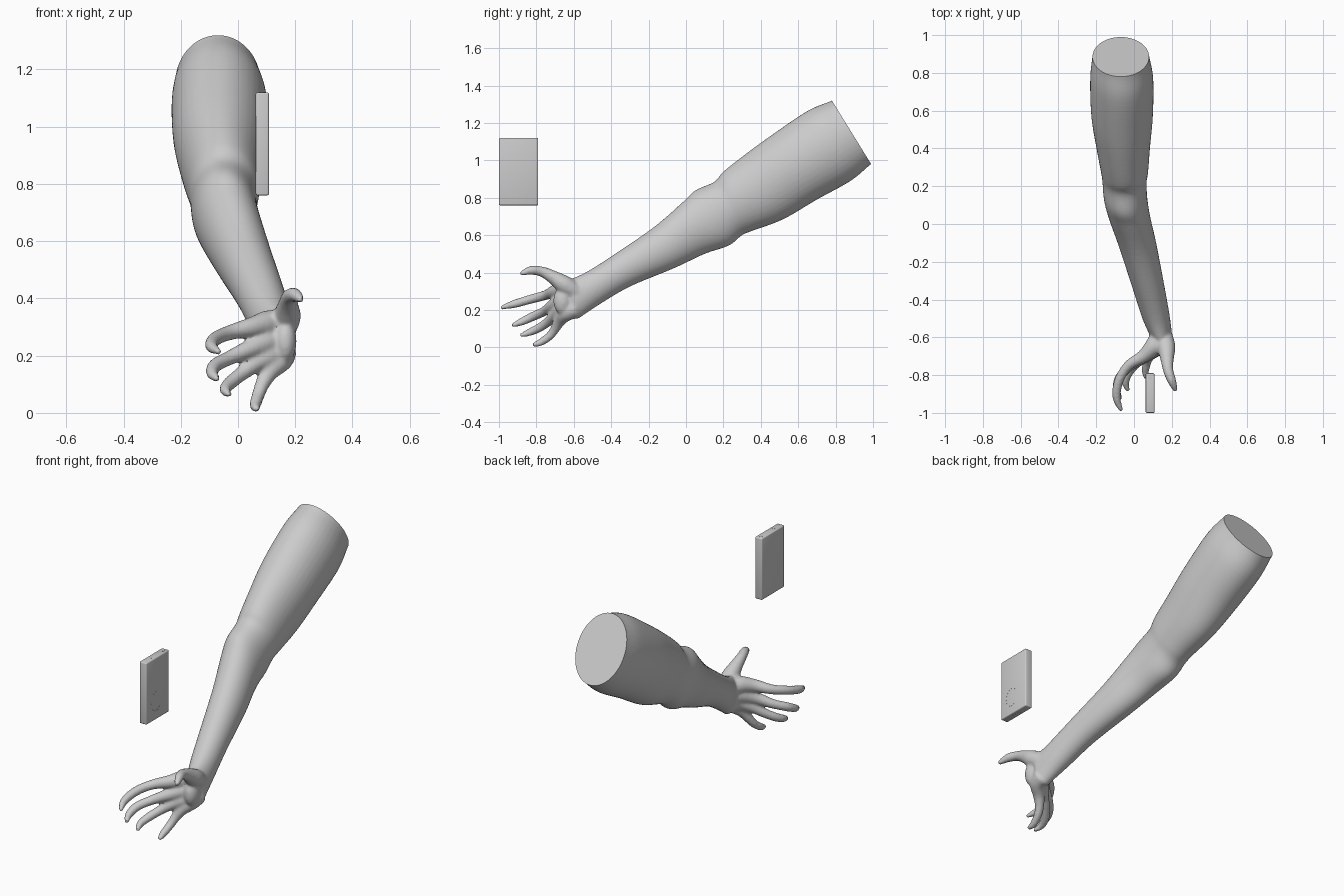
import bpy
import bmesh
import math
from mathutils import Vector, Matrix

cube = bpy.data.objects.get("Cube")
if cube:
    bpy.data.objects.remove(cube, do_unlink=True)


def make_material(name, colour):
    mat = bpy.data.materials.new(name)
    mat.use_nodes = True
    mat.diffuse_color = colour
    mat.node_tree.nodes["Principled BSDF"].inputs["Base Color"].default_value = colour
    return mat


grey = make_material("plain grey", (0.6, 0.6, 0.6, 1))


def add_object(name, bm, angle=40):
    mesh = bpy.data.meshes.new(name)
    bm.to_mesh(mesh)
    bm.free()
    mesh.materials.append(grey)
    obj = bpy.data.objects.new(name, mesh)
    bpy.context.collection.objects.link(obj)
    bpy.ops.object.select_all(action="DESELECT")
    bpy.context.view_layer.objects.active = obj
    obj.select_set(True)
    bpy.ops.object.shade_smooth_by_angle(angle=math.radians(angle))
    return obj


def spline(rows, steps=6):
    """Catmull-Rom interpolation of rows of any width."""
    rows = [Vector(r) for r in rows]
    out = []
    for i in range(len(rows) - 1):
        a, b, c, d = rows[max(i - 1, 0)], rows[i], rows[i + 1], rows[min(i + 2, len(rows) - 1)]
        for s in range(steps):
            t = s / steps
            out.append(0.5 * (2 * b + (c - a) * t + (2 * a - 5 * b + 4 * c - d) * t**2
                              + (3 * b - a - 3 * c + d) * t**3))
    return out + [rows[-1]]


def loft(bm, rings, sides):
    """Skin a list of (centre, axis, axis) ellipses and close both ends."""
    loops = []
    for centre, u, v in rings:
        angles = [math.tau * k / sides for k in range(sides)]
        loops.append([bm.verts.new(centre + u * math.cos(a) + v * math.sin(a)) for a in angles])
    for lo, hi in zip(loops, loops[1:]):
        for k in range(sides):
            n = (k + 1) % sides
            bm.faces.new((lo[k], lo[n], hi[n], hi[k]))
    bm.faces.new(loops[0][::-1])
    bm.faces.new(loops[-1])


def tube(bm, rows):
    """Round tube through rows of x, y, z, radius."""
    pts = spline(rows)
    rings = []
    for i, p in enumerate(pts):
        way = pts[min(i + 1, len(pts) - 1)].xyz - pts[max(i - 1, 0)].xyz
        turn = way.to_track_quat("Z", "Y")
        rings.append((p.xyz, turn @ Vector((p.w, 0, 0)), turn @ Vector((0, p.w, 0))))
    loft(bm, rings, 14)


def blob(bm, place, size):
    bmesh.ops.create_uvsphere(bm, u_segments=20, v_segments=12, radius=1,
                              matrix=Matrix.Translation(place) @ Matrix.Diagonal((*size, 1)))


# Arm: top y, top z, bottom y, bottom z, middle x, half width
arm_rows = [
    (.90, 1.38, 1.10, 1.06, -.07, .135),
    (.78, 1.32, .99, .98, -.07, .15),
    (.65, 1.265, .88, .89, -.065, .167),
    (.45, 1.13, .70, .79, -.063, .163),
    (.30, 1.02, .52, .685, -.057, .142),
    (.20, .94, .36, .625, -.05, .125),
    (.15, .885, .30, .60, -.05, .117),
    (.05, .84, .23, .545, -.045, .115),
    (-.02, .775, .10, .50, -.025, .11),
    (-.17, .645, -.06, .425, .02, .10),
    (-.38, .50, -.30, .325, .078, .085),
    (-.53, .405, -.47, .225, .118, .073),
    (-.63, .36, -.58, .15, .148, .055),
]
bm = bmesh.new()
rings = []
for ty, tz, by, bz, x, half in spline(arm_rows):
    top, bottom = Vector((x, ty, tz)), Vector((x, by, bz))
    rings.append(((top + bottom) / 2, Vector((half, 0, 0)), (top - bottom) / 2))
loft(bm, rings, 40)
blob(bm, (-.07, .20, .605), (.055, .06, .055))

# Hand: palm bones running into the fingers, each x, y, z, radius
digits = [
    # thumb
    [(.15, -.58, .29, .05), (.17, -.65, .335, .05), (.175, -.71, .375, .037),
     (.18, -.77, .405, .028), (.20, -.83, .412, .024), (.222, -.885, .393, .012)],
    # index
    [(.15, -.58, .29, .055), (.11, -.64, .31, .05), (.05, -.70, .30, .036), (-.03, -.75, .28, .027),
     (-.08, -.83, .258, .025), (-.092, -.92, .232, .022), (-.065, -.99, .212, .011)],
    # middle
    [(.15, -.59, .25, .055), (.11, -.65, .25, .05), (.045, -.71, .225, .034), (-.03, -.76, .192, .026),
     (-.08, -.82, .165, .025), (-.09, -.88, .137, .021), (-.07, -.93, .117, .011)],
    # ring
    [(.15, -.59, .22, .055), (.12, -.65, .205, .048), (.06, -.70, .172, .033), (.01, -.74, .135, .026),
     (-.03, -.79, .102, .024), (-.045, -.84, .08, .02), (-.03, -.885, .063, .011)],
    # little
    [(.15, -.59, .21, .055), (.145, -.64, .185, .046), (.11, -.675, .145, .034), (.085, -.70, .10, .026),
     (.07, -.73, .06, .023), (.06, -.78, .026, .02), (.065, -.82, .013, .011)],
]
for rows in digits:
    tube(bm, rows)
blob(bm, (.165, -.66, .25), (.04, .05, .075))
bmesh.ops.recalc_face_normals(bm, faces=bm.faces[:])
source = add_object("arm_source", bm)

# Fuse the parts into one smooth skin
fuse = source.modifiers.new("fuse", "REMESH")
fuse.mode = "VOXEL"
fuse.voxel_size = 0.0075
relax = source.modifiers.new("relax", "SMOOTH")
relax.factor = 0.5
relax.iterations = 9
graph = bpy.context.evaluated_depsgraph_get()
skin = bpy.data.meshes.new_from_object(source.evaluated_get(graph))
bpy.data.objects.remove(source, do_unlink=True)

# Slice the upper arm flat and cap it
bm = bmesh.new()
bm.from_mesh(skin)
cut = bmesh.ops.bisect_plane(bm, geom=bm.verts[:] + bm.edges[:] + bm.faces[:],
                             plane_co=(0, .885, 1.15), plane_no=(0, .34, .21), clear_outer=True)
edges = [e for e in cut["geom_cut"] if isinstance(e, bmesh.types.BMEdge)]
bmesh.ops.contextual_create(bm, geom=edges)
add_object("arm_and_hand", bm)

# Floating slab
slab_centre = Vector((.085, -.895, .94))
slab_size = Vector((.046, .21, .36))
bm = bmesh.new()
bmesh.ops.create_cube(bm, size=1, matrix=Matrix.Translation(slab_centre) @ Matrix.Diagonal((*slab_size, 1)))
bmesh.ops.bevel(bm, geom=bm.edges[:], offset=.006, segments=3, profile=.5, affect="EDGES")
add_object("slab_body", bm)


def disc(bm, place, radius, axis):
    turn = Vector(axis).to_track_quat("Z", "Y").to_matrix().to_4x4()
    bmesh.ops.create_cone(bm, cap_ends=True, segments=16, radius1=radius, radius2=radius,
                          depth=.002, matrix=Matrix.Translation(place) @ turn)


# Ring of small dots on the broad face
bm = bmesh.new()
side = slab_centre.x + slab_size.x / 2
for k in range(13):
    a = math.radians(50 + 22 * k)
    disc(bm, (side, -.91 + .045 * math.cos(a), .865 + .055 * math.sin(a)), .003, (1, 0, 0))
add_object("slab_dots", bm)

# Sockets on the top and slot on the underside
bm = bmesh.new()
for y, radius in ((-.815, .011), (-.93, .007)):
    disc(bm, (slab_centre.x, y, 1.12), radius, (0, 0, 1))
bmesh.ops.create_cube(bm, size=1, matrix=Matrix.Translation((slab_centre.x, -.895, .76))
                      @ Matrix.Diagonal((.015, .06, .002, 1)))
add_object("slab_sockets", bm)
